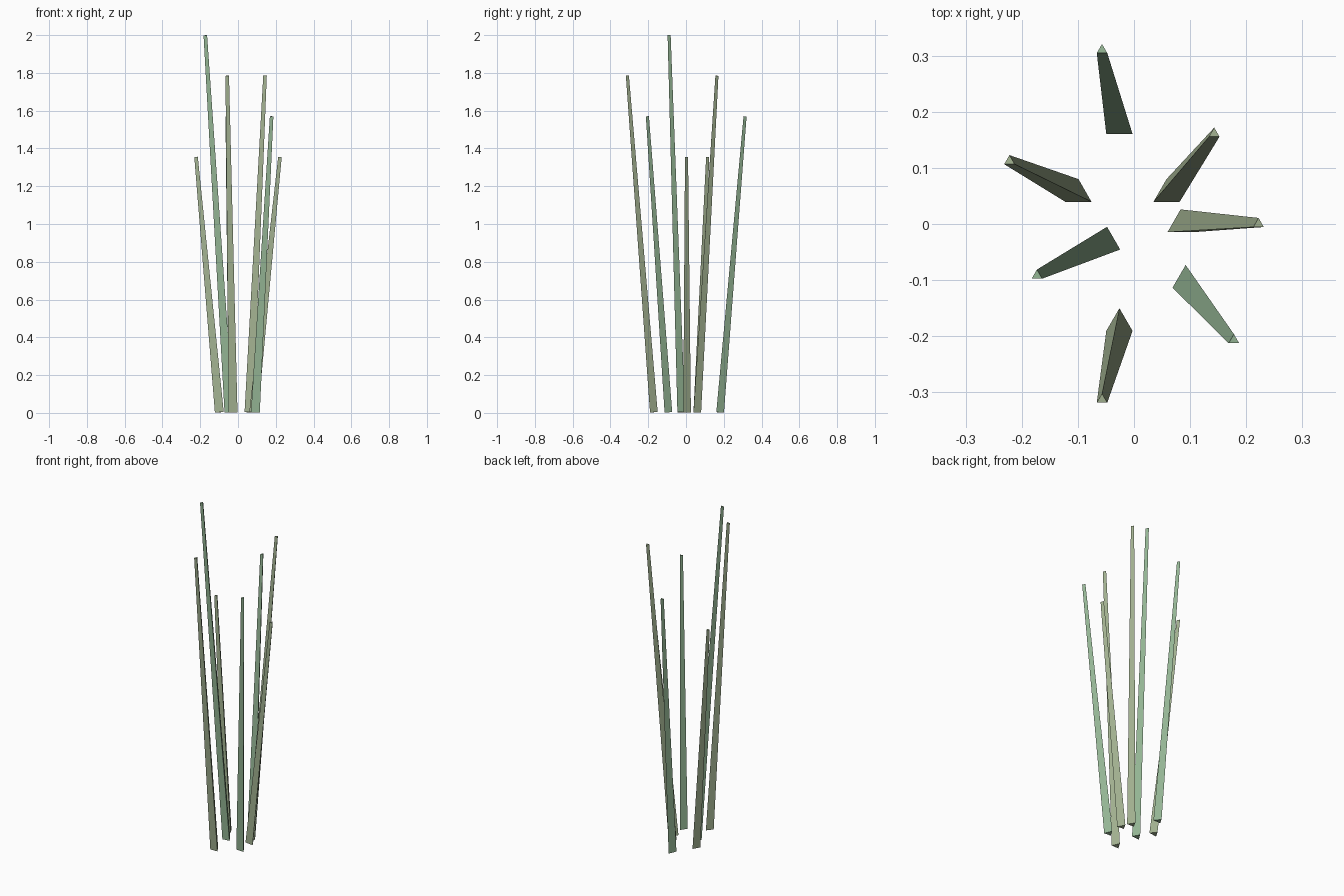
import bpy, bmesh, math
from mathutils import Vector, Matrix

if "Cube" in bpy.data.objects:
    bpy.data.objects.remove(bpy.data.objects["Cube"])


def material(name, rgb):
    m = bpy.data.materials.new(name)
    m.diffuse_color = (*rgb, 1)
    m.use_nodes = True
    m.node_tree.nodes["Principled BSDF"].inputs["Base Color"].default_value = m.diffuse_color
    return m


green = material("reed_green", (0.30, 0.47, 0.30))
olive = material("reed_olive", (0.36, 0.44, 0.28))


def reed(name, base, top, mat):
    """Three-sided tapered stalk leaning from base to top."""
    a, b = Vector(base), Vector(top)
    axis = b - a
    lean = Vector((0, 0, 1)).rotation_difference(axis).to_matrix().to_4x4()
    # one corner of the triangle points to +y
    placed = Matrix.Translation((a + b) / 2) @ lean
    bm = bmesh.new()
    bmesh.ops.create_cone(bm, cap_ends=True, segments=3, radius1=0.027,
                          radius2=0.0108, depth=axis.length, matrix=placed)
    mesh = bpy.data.meshes.new(name)
    bm.to_mesh(mesh)
    bm.free()
    mesh.materials.append(mat)
    bpy.context.collection.objects.link(bpy.data.objects.new(name, mesh))


# Stalks: base x, y, top x, y, height, colour
stalks = [
    (0.083, -0.001, 0.222, 0.000, 1.355, olive),
    (0.058, 0.053, 0.143, 0.161, 1.785, olive),
    (-0.026, 0.174, -0.057, 0.310, 1.570, green),
    (-0.099, 0.053, -0.222, 0.112, 1.355, olive),
    (-0.048, -0.032, -0.173, -0.092, 1.999, green),
    (-0.026, -0.177, -0.057, -0.313, 1.785, olive),
    (0.092, -0.100, 0.178, -0.207, 1.570, green),
]
for i, (bx, by, tx, ty, h, mat) in enumerate(stalks):
    reed(f"reed_stalk_{i + 1}", (bx, by, 0.003), (tx, ty, h), mat)
